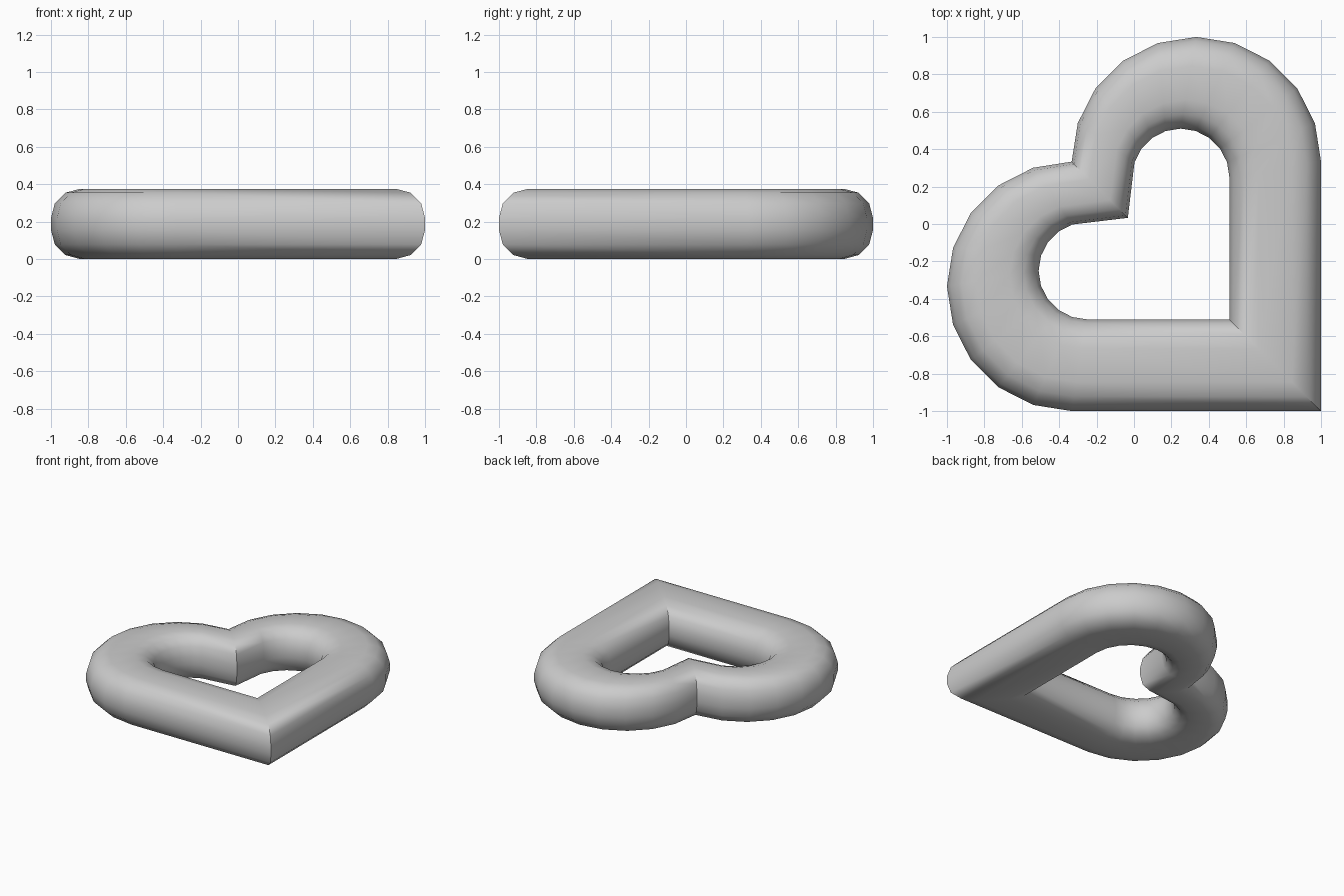
import bpy, bmesh
from math import sin, cos, pi, radians

if "Cube" in bpy.data.objects:
    bpy.data.objects.remove(bpy.data.objects["Cube"])

HEIGHT = 0.375
ROUND = 0.155   # corner radius of the tube section
WIDTH = 0.49    # tube width
SEG = 10        # segments per lobe


def heart(corner, centre, radius, notch):
    """Heart outline: tip, one lobe, notch, then the lobe mirrored across y = -x."""
    lobe = [(centre + radius * cos(pi * k / SEG), centre + radius * sin(pi * k / SEG))
            for k in range(SEG)]
    return [(corner, -corner)] + lobe + [(-notch, notch)] + [(-y, -x) for x, y in reversed(lobe)]


def section():
    """Rounded rectangle: (distance from the outer edge, height)."""
    pts = []
    corners = [(WIDTH - ROUND, HEIGHT - ROUND, 0), (ROUND, HEIGHT - ROUND, 90),
               (ROUND, ROUND, 180), (WIDTH - ROUND, ROUND, 270)]
    for cx, cz, start in corners:
        for i in range(4):
            a = radians(start + 30 * i)
            pts.append((cx + ROUND * cos(a), cz + ROUND * sin(a)))
    return pts


# Heart ring: rounded section lofted between outer and inner outlines
outer = heart(1.0, 1 / 3, 2 / 3, 1 / 3)
inner = heart(0.51, 0.25, 0.26, 0.033)
bm = bmesh.new()
rings = []
for (ox, oy), (ix, iy) in zip(outer, inner):
    ring = []
    for d, z in section():
        t = d / WIDTH
        ring.append(bm.verts.new((ox + (ix - ox) * t, oy + (iy - oy) * t, z)))
    rings.append(ring)
for a, b in zip(rings, rings[1:] + rings[:1]):
    n = len(a)
    for j in range(n):
        k = (j + 1) % n
        bm.faces.new((a[j], a[k], b[k], b[j]))
bmesh.ops.recalc_face_normals(bm, faces=bm.faces)

mesh = bpy.data.meshes.new("heart_ring")
bm.to_mesh(mesh)
bm.free()
ring_obj = bpy.data.objects.new("heart_ring", mesh)
bpy.context.collection.objects.link(ring_obj)
bpy.context.view_layer.objects.active = ring_obj
ring_obj.select_set(True)
bpy.ops.object.shade_smooth_by_angle(angle=radians(40))
